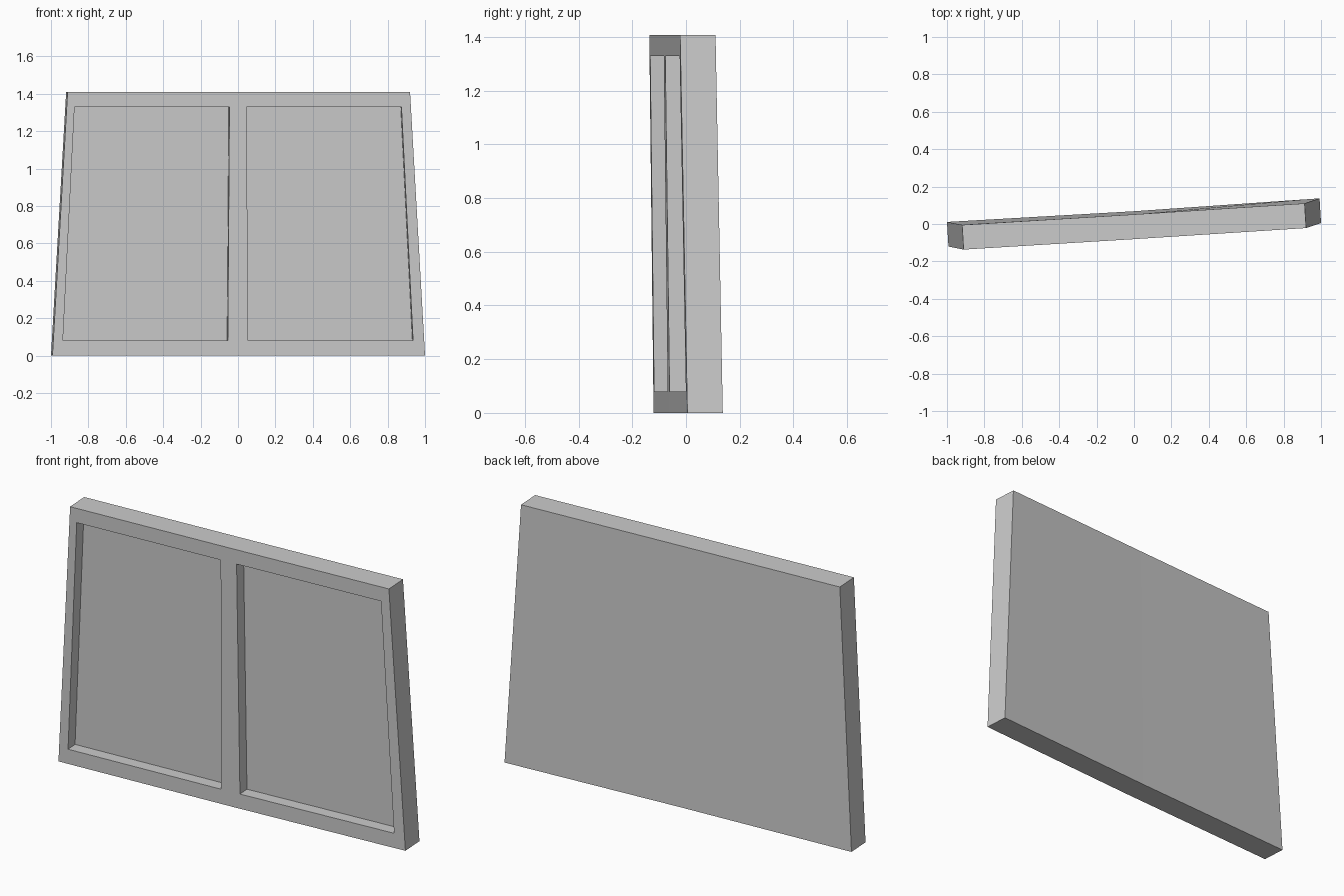
import bpy, bmesh
from mathutils import Vector

if "Cube" in bpy.data.objects:
    bpy.data.objects.remove(bpy.data.objects["Cube"])

HEIGHT = 1.408
THICK = 0.132
RECESS = 0.066
AWAY = Vector((-0.06, 1.0, 0.0)).normalized()   # direction from front to back

# Column x positions at the bottom and top: outer edge, opening, opening, middle, mirrored
BOTTOM_X = [-0.992, -0.94, -0.055, 0.0, 0.055, 0.94, 1.0]
TOP_X = [-0.911, -0.87, -0.045, 0.0, 0.045, 0.87, 0.92]
ROW_Z = [0.0, 0.08, 1.33, HEIGHT]


def front_y(x, t):
    """Depth of the front surface, with a slight bend at the middle."""
    def mix(a, b, f):
        return a + (b - a) * f
    left, mid, right = mix(-0.121, -0.137, t), mix(-0.064, -0.081, t), mix(0.005, -0.022, t)
    half = mix(0.996, 0.916, t)
    return mix(mid, left if x < 0 else right, abs(x) / half)


def front_point(col, row):
    z = ROW_Z[row]
    t = z / HEIGHT
    # outer columns follow the corners, openings keep their own slant
    x = BOTTOM_X[col] + (TOP_X[col] - BOTTOM_X[col]) * t
    return Vector((x, front_y(x, t), z))


bm = bmesh.new()

# Front surface grid
grid = [[bm.verts.new(front_point(c, r)) for r in range(4)] for c in range(7)]
faces = {}
for c in range(6):
    for r in range(3):
        faces[c, r] = bm.faces.new((grid[c][r], grid[c + 1][r],
                                    grid[c + 1][r + 1], grid[c][r + 1]))
openings = [faces[1, 1], faces[4, 1]]

# Panel openings pushed into the frame
recessed = bmesh.ops.extrude_discrete_faces(bm, faces=openings)["faces"]
for f in recessed:
    bmesh.ops.translate(bm, verts=f.verts[:], vec=AWAY * RECESS)

# Outer sides and the plain back, one face for each half
rim = [e for e in bm.edges if e.is_boundary]
new = bmesh.ops.extrude_edge_only(bm, edges=rim)["geom"]
back = [v for v in new if isinstance(v, bmesh.types.BMVert)]
bmesh.ops.translate(bm, verts=back, vec=AWAY * THICK)
mid = [v for v in back if abs(v.co.x + 0.06 * THICK) < 0.01]
for side in (-1, 1):
    half = [v for v in back if v in mid or v.co.x * side > 0.02]
    centre = sum((v.co for v in half), Vector()) / len(half)
    half.sort(key=lambda v: Vector((v.co.x - centre.x, v.co.z - centre.z)).angle_signed(Vector((1, 0))))
    bm.faces.new(half)

bmesh.ops.recalc_face_normals(bm, faces=bm.faces[:])
mesh = bpy.data.meshes.new("framed_double_panel")
bm.to_mesh(mesh)
bm.free()
bpy.context.collection.objects.link(bpy.data.objects.new("framed_double_panel", mesh))
